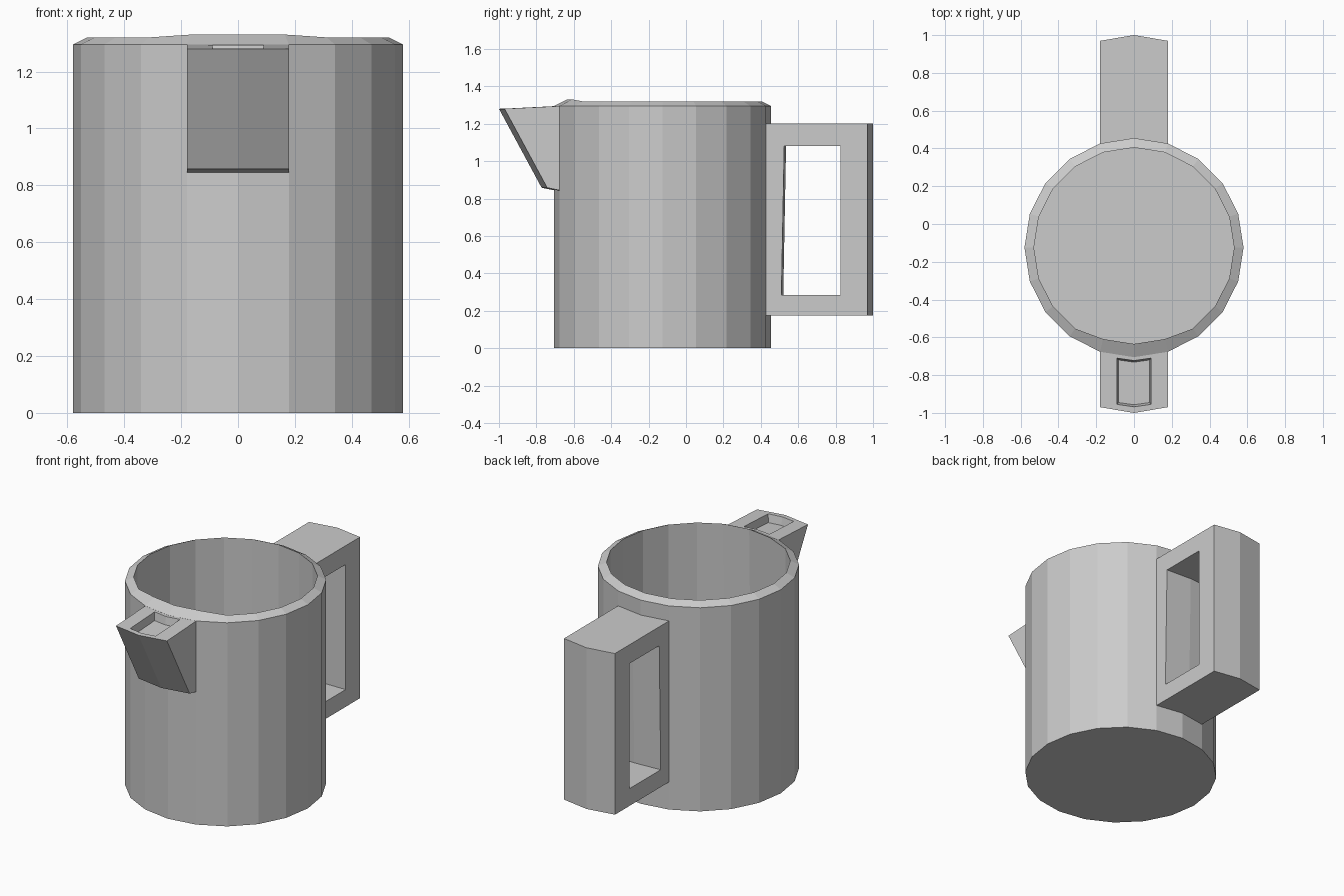
import bpy, bmesh, math

if "Cube" in bpy.data.objects:
    bpy.data.objects.remove(bpy.data.objects["Cube"])

CY, R, RI, SIDES = -0.125, 0.58, 0.53, 20
W = R * math.sin(math.radians(18))      # handle and spout span two facets


def finish(name, bm):
    bmesh.ops.recalc_face_normals(bm, faces=bm.faces)
    me = bpy.data.meshes.new(name)
    bm.to_mesh(me)
    bm.free()
    ob = bpy.data.objects.new(name, me)
    bpy.context.collection.objects.link(ob)
    return ob


def columns(bm, profile, shifts):
    """Copies of a (y, z) profile at x = -W, 0, W; the middle one is shifted in y."""
    return [[bm.verts.new((x, y + (s if x == 0 else 0), z))
             for (y, z), s in zip(profile, shifts)] for x in (-W, 0, W)]


def bridge(bm, a, b):
    n = len(a)
    return [bm.faces.new((a[i], a[(i + 1) % n], b[(i + 1) % n], b[i])) for i in range(n)]


# Cup: lathed wall with sloped rim and an inner floor
bm = bmesh.new()
rings = []
for r, z in [(R, 0), (R, 1.295), (RI, 1.32), (RI, 0.06)]:
    rings.append([bm.verts.new((r * math.sin(2 * math.pi * i / SIDES),
                                CY - r * math.cos(2 * math.pi * i / SIDES), z))
                  for i in range(SIDES)])
for a, b in zip(rings, rings[1:]):
    bridge(bm, a, b)
bm.faces.new(rings[0])
bm.faces.new(rings[-1])
for i in (-1, 0, 1):                    # raised lip above the spout
    rings[2][i].co.z = 1.33
    rings[2][i].co.y += 0.02
finish("cup", bm)

# Handle: rectangular frame with a ridged outer face
bm = bmesh.new()
outer = columns(bm, [(0.415, 0.175), (0.97, 0.175), (0.97, 1.20), (0.415, 1.20)],
                (0.028, 0.03, 0.03, 0.028))
inner = columns(bm, [(0.51, 0.285), (0.825, 0.285), (0.825, 1.08), (0.525, 1.08)],
                (0.01, 0, 0, 0.01))
for loops in (outer, inner):
    bridge(bm, loops[0], loops[1])
    bridge(bm, loops[1], loops[2])
bridge(bm, outer[0], inner[0])
bridge(bm, outer[2], inner[2])
finish("handle", bm)

# Spout: wedge with a shallow pocket in its top
bm = bmesh.new()
cols = columns(bm, [(-0.665, 0.842), (-0.742, 0.858), (-0.97, 1.28), (-0.665, 1.295)],
               (-0.028, -0.03, -0.03, -0.028))
top = []
for a, b in zip(cols, cols[1:]):
    top.append(bridge(bm, a, b)[2])
bm.faces.new(cols[0])
bm.faces.new(cols[2])
bmesh.ops.inset_region(bm, faces=top, thickness=0.03, use_even_offset=True)
for v in {v for f in top for v in f.verts}:
    mid = abs(v.co.x) < 0.01
    v.co.x = 0 if mid else math.copysign(0.09, v.co.x)
    v.co.y = (-0.71 if v.co.y > -0.83 else -0.955) - (0.013 if mid else 0)
    v.co.z = 1.28 + 0.05 * (v.co.y + 0.985)
ext = bmesh.ops.extrude_face_region(bm, geom=top)
floor = [g for g in ext["geom"] if isinstance(g, bmesh.types.BMVert)]
for f in top:
    if f.is_valid:
        bm.faces.remove(f)
for v in floor:
    v.co.z -= 0.05
    v.co.x *= 0.92
    v.co.y = -0.83 + (v.co.y + 0.83) * 0.92
finish("spout", bm)
